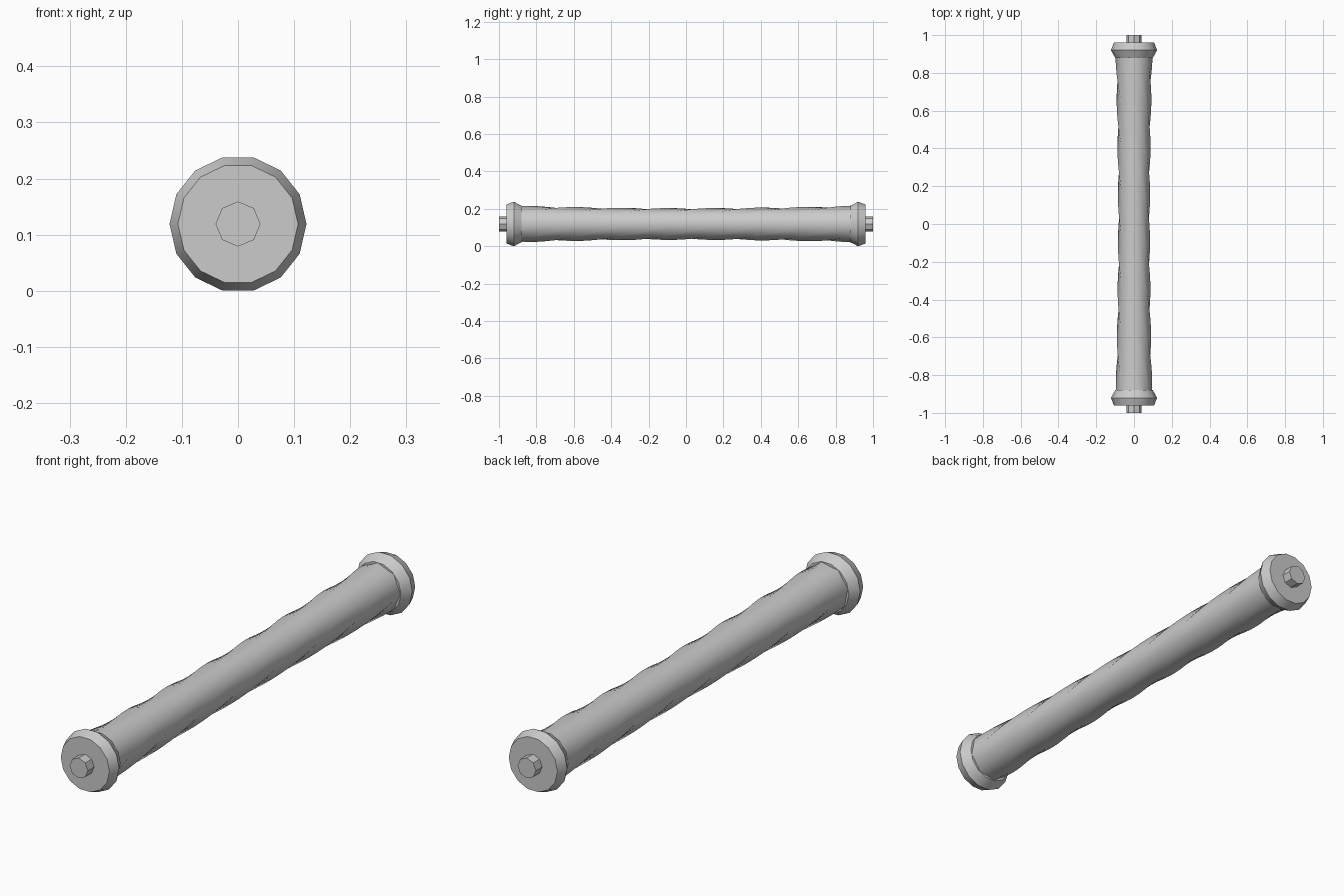
import bpy, bmesh
from math import sin, cos, pi, radians

cube = bpy.data.objects.get("Cube")
if cube:
    bpy.data.objects.remove(cube, do_unlink=True)

AXIS_Z = 0.119        # height of the long axis
PERIOD = 0.242        # length over which the grip turns by one facet

grey = bpy.data.materials.new("plain_grey")
grey.use_nodes = True
colour = (0.6, 0.6, 0.6, 1.0)
grey.diffuse_color = colour
grey.node_tree.nodes["Principled BSDF"].inputs["Base Color"].default_value = colour


def turned_part(name, sides, profile, twist=lambda y: 0.0, crease=30):
    """Sweep a polygon along y; profile holds (y, radius) pairs."""
    bm = bmesh.new()
    rings = []
    for y, r in profile:
        angles = [2 * pi * i / sides + twist(y) for i in range(sides)]
        rings.append([bm.verts.new((r * cos(a), y, AXIS_Z + r * sin(a))) for a in angles])
    for a, b in zip(rings, rings[1:]):
        for i in range(sides):
            j = (i + 1) % sides
            bm.faces.new((a[i], a[j], b[j], b[i]))
    bm.faces.new(rings[0])
    bm.faces.new(rings[-1])
    bmesh.ops.recalc_face_normals(bm, faces=bm.faces)
    mesh = bpy.data.meshes.new(name)
    bm.to_mesh(mesh)
    bm.free()
    mesh.materials.append(grey)
    mesh.shade_smooth()
    mesh.set_sharp_from_angle(angle=radians(crease))
    obj = bpy.data.objects.new(name, mesh)
    bpy.context.collection.objects.link(obj)
    return obj


# Twisted eight-sided grip, slightly waisted in the middle
STEPS = 96
HALF = 0.89
grip_profile = []
for k in range(STEPS + 1):
    y = HALF * (2 * k / STEPS - 1)
    grip_profile.append((y, 0.085 + 0.013 * (y / HALF) ** 2))
turned_part("grip", 8, grip_profile,
            twist=lambda y: ((y - 0.03) / PERIOD + 0.5) * pi / 4, crease=60)

# Bevelled collar and eight-sided pin at each end
for end, s in (("front", -1), ("back", 1)):
    turned_part(end + "_collar", 14,
                [(s * 0.88, 0.1), (s * 0.92, 0.122), (s * 0.96, 0.107)])
    turned_part(end + "_pin", 8, [(s * 0.94, 0.04), (s * 1.0, 0.04)])
